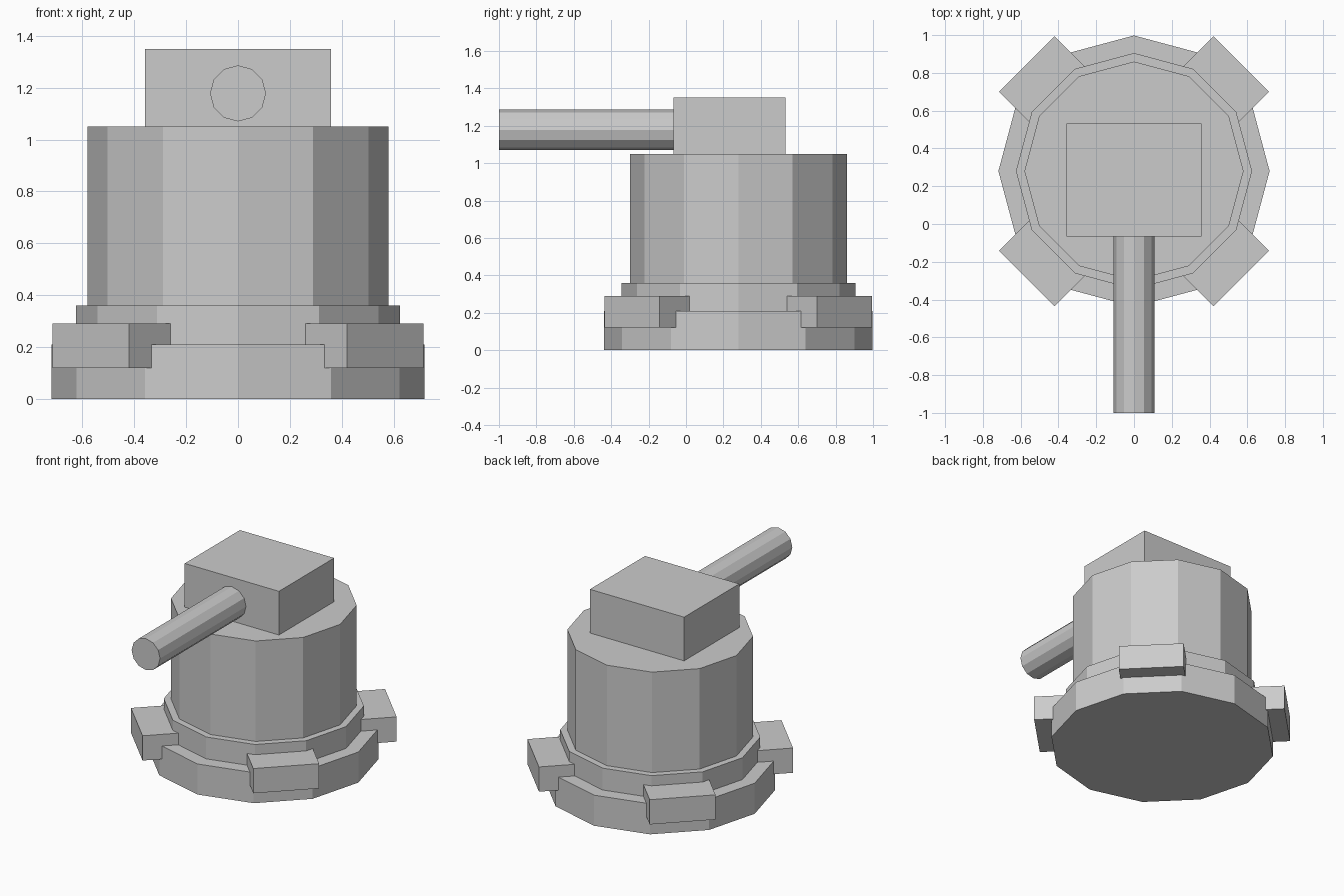
import bpy
import math
from mathutils import Matrix

if "Cube" in bpy.data.objects:
    bpy.data.objects.remove(bpy.data.objects["Cube"])

CY = 0.28  # y of the turret axis


def drum(name, r, z0, z1):
    # twelve-sided upright drum with a corner facing the front
    bpy.ops.mesh.primitive_cylinder_add(vertices=12, radius=r, depth=z1 - z0,
                                        location=(0, CY, (z0 + z1) / 2))
    bpy.context.object.name = name


def box(name, lo, hi, matrix=Matrix()):
    # box between two corners, then moved by a matrix
    bpy.ops.mesh.primitive_cube_add(size=1)
    ob = bpy.context.object
    ob.name = name
    size = [b - a for a, b in zip(lo, hi)]
    mid = [(a + b) / 2 for a, b in zip(lo, hi)]
    ob.data.transform(matrix @ Matrix.Translation(mid) @ Matrix.Diagonal((*size, 1)))


# Stepped round body
drum("base_plate", 0.718, 0, 0.21)
drum("collar", 0.625, 0.21, 0.36)
drum("body", 0.58, 0.36, 1.05)

# Four diagonal lugs around the base
for i in range(4):
    turn = Matrix.Translation((0, CY, 0)) @ Matrix.Rotation(math.radians(45 + 90 * i), 4, 'Z')
    box(f"lug_{i + 1}", (0.5, -0.208, 0.12), (0.803, 0.208, 0.29), turn)

# Top block
box("head_block", (-0.358, -0.067, 1.05), (0.358, 0.532, 1.35))

# Rod pointing forwards
bpy.ops.mesh.primitive_cylinder_add(vertices=12, radius=0.108, depth=0.95,
                                    location=(0, -0.525, 1.178),
                                    rotation=(math.pi / 2, 0, 0))
bpy.context.object.name = "front_rod"
